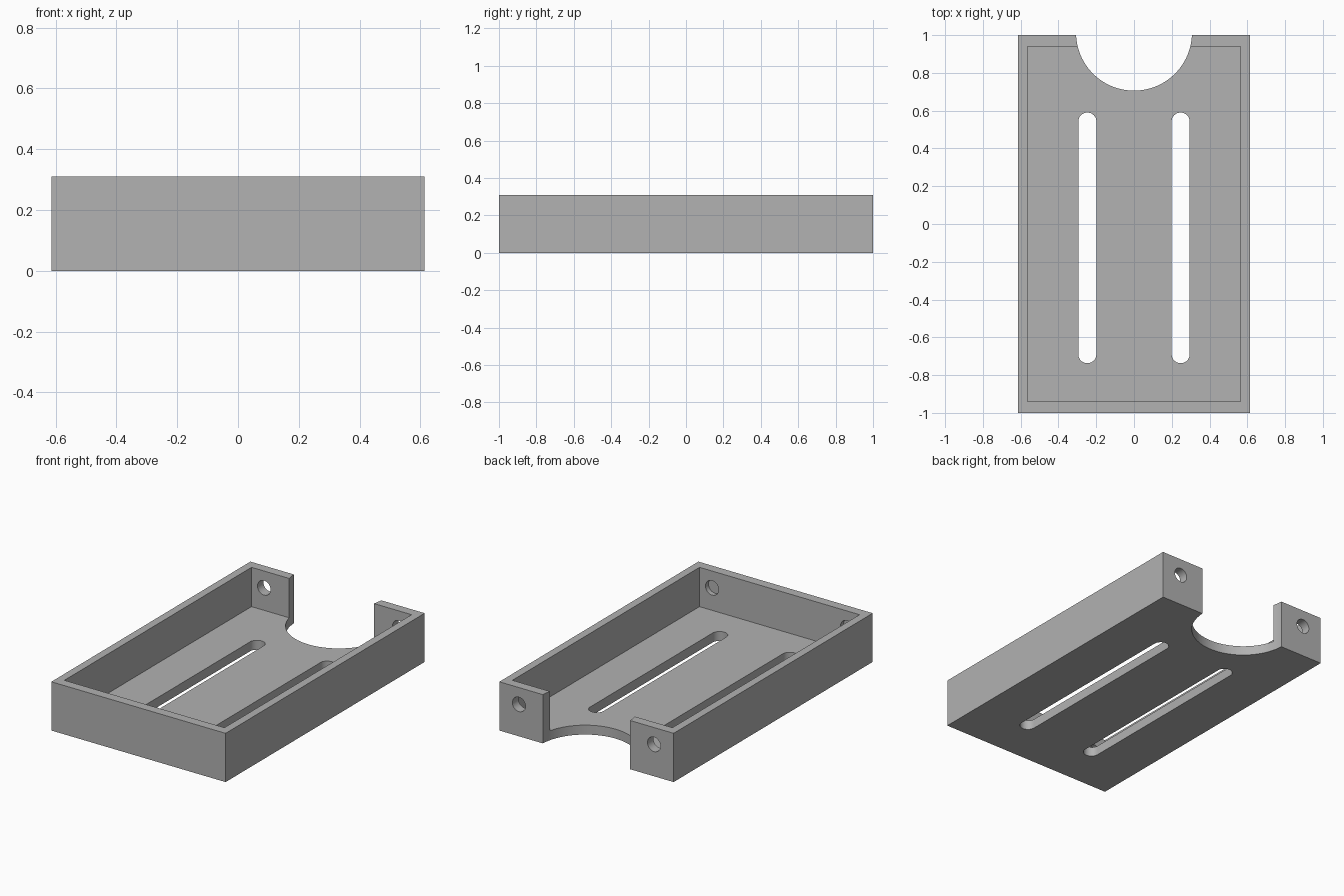
import bpy
import math

if "Cube" in bpy.data.objects:
    bpy.data.objects.remove(bpy.data.objects["Cube"], do_unlink=True)

HALF_X, HALF_Y, HEIGHT = 0.613, 1.0, 0.31
WALL_X, WALL_Y, FLOOR = 0.05, 0.06, 0.06

grey = bpy.data.materials.new("plain_grey")
grey.use_nodes = True
colour = (0.445, 0.445, 0.445, 1)
grey.diffuse_color = colour
grey.node_tree.nodes["Principled BSDF"].inputs["Base Color"].default_value = colour


def box(name, low, high):
    centre = [(a + b) / 2 for a, b in zip(low, high)]
    bpy.ops.mesh.primitive_cube_add(size=1, location=centre)
    obj = bpy.context.object
    obj.name = name
    obj.scale = [b - a for a, b in zip(low, high)]
    bpy.ops.object.transform_apply(location=True, rotation=True, scale=True)
    obj.data.materials.append(grey)
    return obj


def cylinder(name, radius, depth, location, along_y=False, sides=48):
    turn = (math.pi / 2 if along_y else 0, 0, 0)
    bpy.ops.mesh.primitive_cylinder_add(vertices=sides, radius=radius, depth=depth,
                                        location=location, rotation=turn)
    obj = bpy.context.object
    obj.name = name
    bpy.ops.object.transform_apply(location=True, rotation=True, scale=True)
    obj.data.materials.append(grey)
    return obj


def boolean(target, tool, operation="DIFFERENCE"):
    mod = target.modifiers.new(tool.name, "BOOLEAN")
    mod.operation = operation
    mod.solver = "EXACT"
    mod.object = tool
    bpy.context.view_layer.objects.active = target
    bpy.ops.object.modifier_apply(modifier=mod.name)
    bpy.data.objects.remove(tool, do_unlink=True)


def slot_cutter(x, y_low, y_high, radius):
    # Straight slot with round ends, made by moving half of a cylinder
    obj = cylinder("slot_cutter", radius, 0.4, (x, 0, 0))
    for v in obj.data.vertices:
        v.co.y += y_high - radius if v.co.y > 0.0001 else y_low + radius
    return obj


# Open tray: outer block with a hollow
tray = box("tray", (-HALF_X, -HALF_Y, 0), (HALF_X, HALF_Y, HEIGHT))
boolean(tray, box("hollow_cutter",
                  (WALL_X - HALF_X, WALL_Y - HALF_Y, FLOOR),
                  (HALF_X - WALL_X, HALF_Y - WALL_Y, HEIGHT + 0.2)))

# Round notch through the back wall and floor
boolean(tray, cylinder("notch_cutter", 0.307, 1, (0, 1.013, 0.1), sides=96))

for side in (-1, 1):
    # Long slots in the floor
    boolean(tray, slot_cutter(side * 0.247, -0.737, 0.59, 0.048))
    # Screw holes: through the back wall, blind from inside the front wall
    boolean(tray, cylinder("back_hole_cutter", 0.046, 0.2,
                           (side * 0.475, HALF_Y - 0.03, 0.203), True))
    boolean(tray, cylinder("front_hole_cutter", 0.046, 0.1,
                           (side * 0.475, WALL_Y - HALF_Y + 0.02, 0.203), True))

# Smooth round cuts, crisp edges
bpy.ops.object.select_all(action="DESELECT")
tray.select_set(True)
bpy.context.view_layer.objects.active = tray
bpy.ops.object.shade_smooth_by_angle(angle=math.radians(30))
